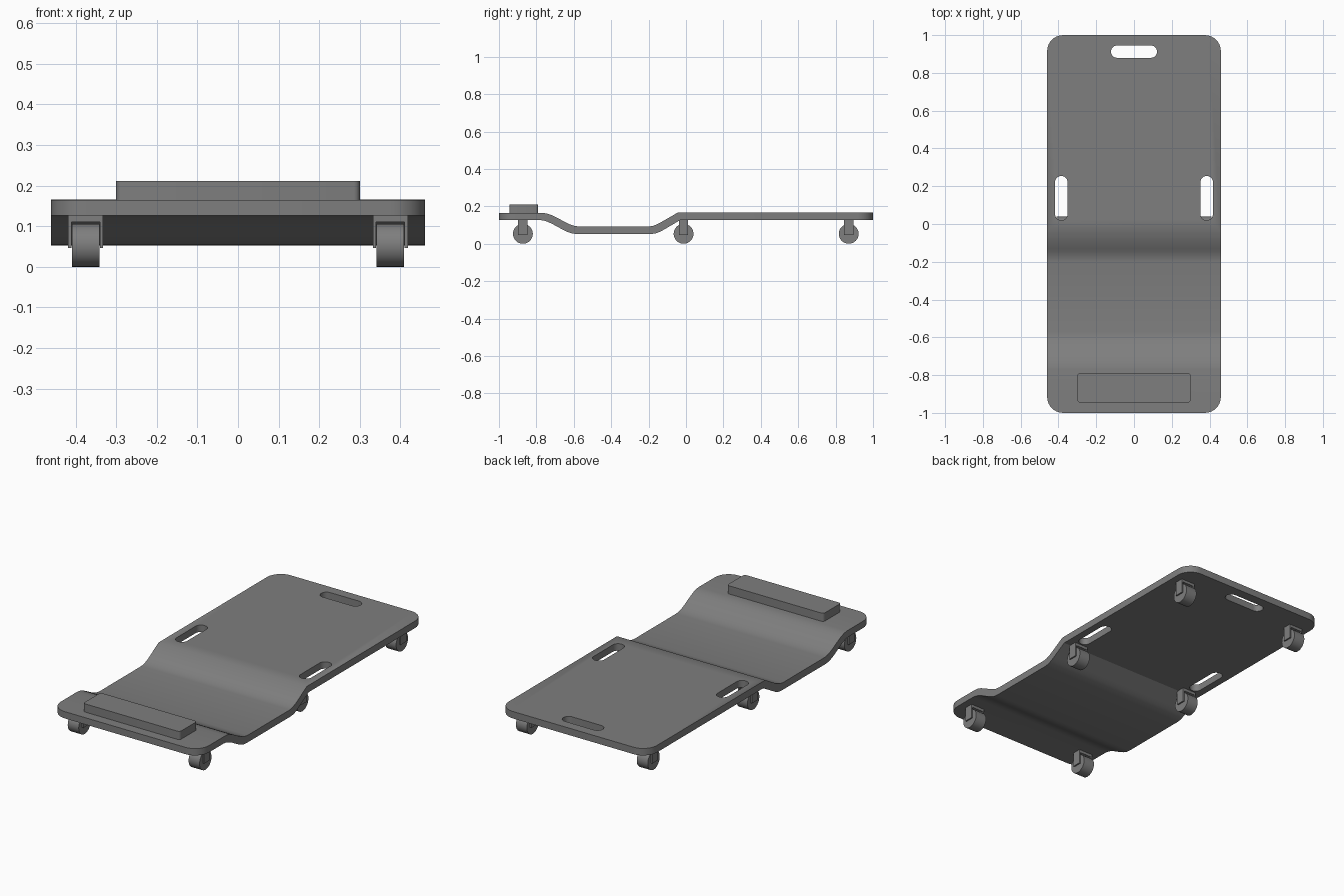
import bpy, bmesh, math
from mathutils import Matrix, Vector

cube = bpy.data.objects.get("Cube")
if cube:
    bpy.data.objects.remove(cube, do_unlink=True)

grey = bpy.data.materials.new("mid grey")
grey.use_nodes = True
GREY = (0.21, 0.21, 0.21, 1)
grey.diffuse_color = GREY
grey.node_tree.nodes["Principled BSDF"].inputs["Base Color"].default_value = GREY


def prism(name, points, depth):
    """Extrude a closed outline of 3D points along the depth vector."""
    bm = bmesh.new()
    face = bm.faces.new([bm.verts.new(p) for p in points])
    ext = bmesh.ops.extrude_face_region(bm, geom=[face])
    verts = [g for g in ext["geom"] if isinstance(g, bmesh.types.BMVert)]
    bmesh.ops.translate(bm, verts=verts, vec=depth)
    bmesh.ops.recalc_face_normals(bm, faces=bm.faces)
    mesh = bpy.data.meshes.new(name)
    bm.to_mesh(mesh)
    bm.free()
    mesh.materials.append(grey)
    obj = bpy.data.objects.new(name, mesh)
    bpy.context.collection.objects.link(obj)
    return obj


def rounded_block(name, x, y, z, r, steps=8):
    """Block over the ranges x, y, z with rounded upright corners."""
    pts = []
    corners = [(x[1] - r, y[1] - r), (x[0] + r, y[1] - r),
               (x[0] + r, y[0] + r), (x[1] - r, y[0] + r)]
    for i, (cx, cy) in enumerate(corners):
        for k in range(steps + 1):
            a = math.pi / 2 * (i + k / steps)
            p = Vector((cx + r * math.cos(a), cy + r * math.sin(a), z[0]))
            if not pts or (p - pts[-1]).length > 1e-4:
                pts.append(p)
    if (pts[0] - pts[-1]).length < 1e-4:
        pts.pop()
    return prism(name, pts, (0, 0, z[1] - z[0]))


def smooth(obj, angle=30):
    bpy.ops.object.select_all(action="DESELECT")
    obj.select_set(True)
    bpy.context.view_layer.objects.active = obj
    bpy.ops.object.shade_smooth_by_angle(angle=math.radians(angle))


def cut(obj, cutter, operation):
    """Apply a boolean and remove the cutter."""
    cutter.hide_render = True
    mod = obj.modifiers.new("cut", "BOOLEAN")
    mod.object, mod.operation, mod.solver = cutter, operation, "EXACT"
    bpy.context.view_layer.objects.active = obj
    bpy.ops.object.modifier_apply(modifier=mod.name)
    bpy.data.objects.remove(cutter, do_unlink=True)


# Deck: side profile with a dropped middle
def ease(y0, z0, y1, z1, steps=8):
    out = []
    for k in range(steps + 1):
        t = k / steps
        out.append((y0 + (y1 - y0) * t, z0 + (z1 - z0) * t * t * (3 - 2 * t)))
    return out


top = [(-1.1, 0.165)] + ease(-0.77, 0.165, -0.57, 0.092)
top += [(-0.2, 0.092), (-0.175, 0.096), (-0.15, 0.106), (-0.13, 0.117),
        (-0.045, 0.166), (1.1, 0.166)]
bottom = [(-1.1, 0.127)] + ease(-0.785, 0.127, -0.585, 0.052)
bottom += [(-0.185, 0.052), (-0.16, 0.056), (-0.135, 0.066), (-0.115, 0.077),
           (-0.03, 0.127), (1.1, 0.127)]
deck = prism("deck", [(-0.6, y, z) for y, z in top + bottom[::-1]], (1.2, 0, 0))
cut(deck, rounded_block("outline", (-0.46, 0.46), (-1, 1), (-0.1, 0.4), 0.085), "INTERSECT")

# Hand slots
slots = [((-0.122, 0.122), (0.88, 0.945)),
         ((-0.418, -0.352), (0.02, 0.254)),
         ((0.352, 0.418), (0.02, 0.254))]
for x, y in slots:
    cut(deck, rounded_block("slot_cutter", x, y, (0, 0.3), 0.032), "DIFFERENCE")
smooth(deck)

# Head rest
smooth(rounded_block("head_rest", (-0.3, 0.3), (-0.945, -0.79), (0.16, 0.211), 0.015, 4))

# Casters: wheel with a fork around it
for row, y in (("front", -0.872), ("middle", -0.013), ("rear", 0.87)):
    for side, sx in (("left", 1), ("right", -1)):
        x = 0.375 * sx
        rim = [(x - 0.034, y + 0.053 * math.cos(a), 0.053 + 0.053 * math.sin(a))
               for a in (math.tau * k / 32 for k in range(32))]
        smooth(prism(f"{row}_{side}_wheel", rim, (0.068, 0, 0)))
        fork = [(-0.043, 0.046), (-0.035, 0.046), (-0.035, 0.111),
                (0.035, 0.111), (0.035, 0.046), (0.043, 0.046),
                (0.043, 0.13), (-0.043, 0.13)]
        prism(f"{row}_{side}_fork", [(x + dx, y - 0.025, z) for dx, z in fork], (0, 0.05, 0))
